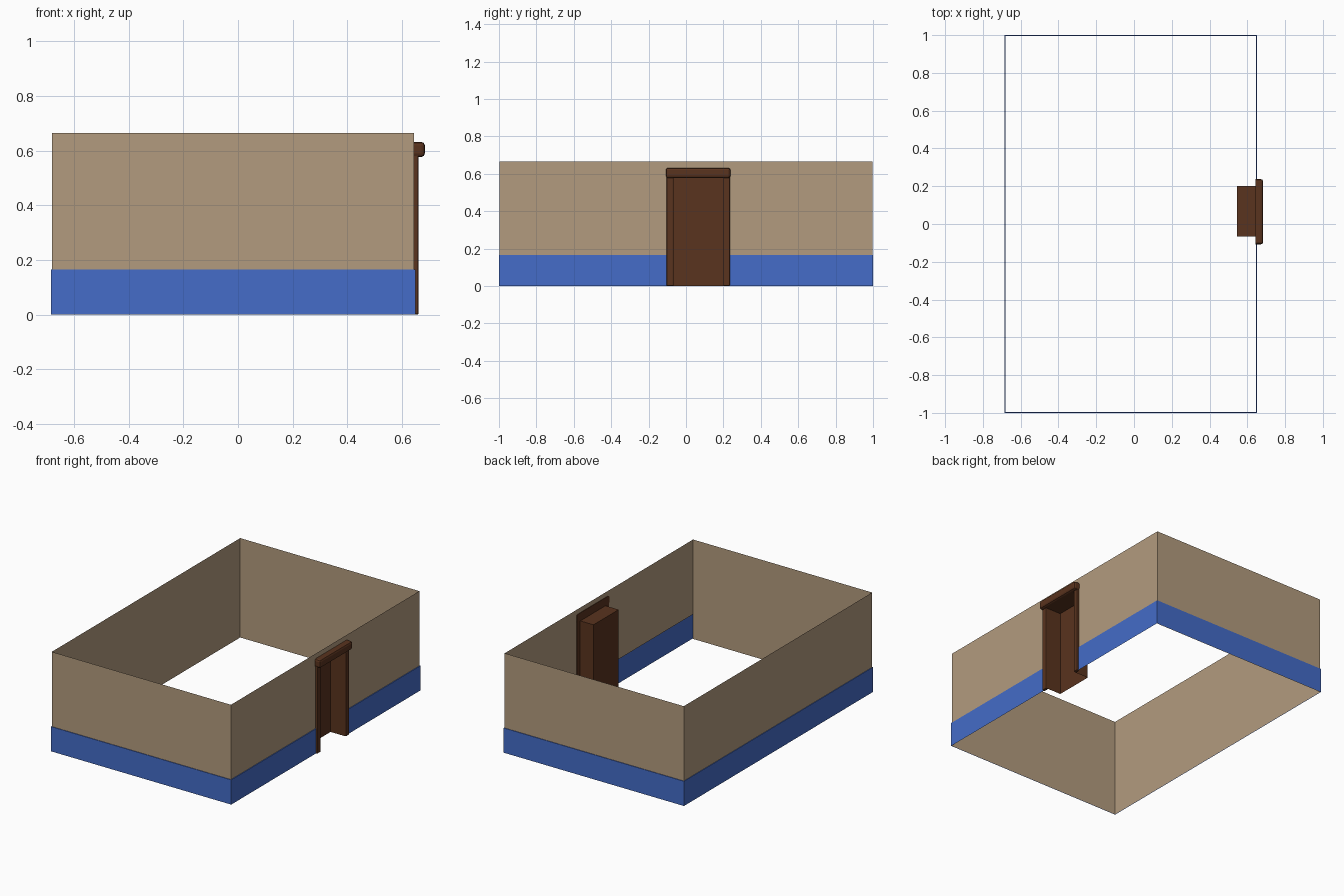
import bpy, bmesh

if "Cube" in bpy.data.objects:
    bpy.data.objects.remove(bpy.data.objects["Cube"])


def material(name, rgb):
    m = bpy.data.materials.new(name)
    m.diffuse_color = (*rgb, 1)
    m.use_nodes = True
    m.node_tree.nodes["Principled BSDF"].inputs["Base Color"].default_value = m.diffuse_color
    return m


TAN = material("tan_plaster", (0.45, 0.33, 0.21))
BLUE = material("blue_paint", (0.058, 0.15, 0.58))
BROWN = material("dark_wood", (0.10, 0.033, 0.013))


def finish(bm, name, mat):
    bmesh.ops.remove_doubles(bm, verts=bm.verts, dist=1e-5)
    me = bpy.data.meshes.new(name)
    bm.to_mesh(me)
    bm.free()
    ob = bpy.data.objects.new(name, me)
    me.materials.append(mat)
    bpy.context.collection.objects.link(ob)
    return ob


def strip(bm, path, z0, z1):
    """Vertical sheet following a list of xy points."""
    for a, b in zip(path, path[1:]):
        bm.faces.new([bm.verts.new(p) for p in
                      ((*a, z0), (*b, z0), (*b, z1), (*a, z1))])


def trim(name, lo, hi, bevel):
    """Wooden trim block whose outward (+x) side is rounded over."""
    bm = bmesh.new()
    bmesh.ops.create_cube(bm, size=1)
    for v in bm.verts:
        v.co = [(l + h) / 2 + c * (h - l) for l, h, c in zip(lo, hi, v.co)]
    edges = [e for e in bm.edges if max(v.co.x for v in e.verts) > hi[0] - 1e-4]
    bmesh.ops.bevel(bm, geom=edges, offset=bevel, segments=2, profile=0.5,
                    affect='EDGES', clamp_overlap=True)
    return finish(bm, name, BROWN)


# Door opening and wall heights
Y0, Y1, DOOR_TOP = -0.066, 0.20, 0.578
BAND, TOP = 0.165, 0.665
L, R, D = -0.681, 0.645, 0.996        # plaster walls
BL, BR, BD = -0.685, 0.65, 1.0        # painted band, slightly proud

# Plaster walls: three full-height sides, door side only above the band
bm = bmesh.new()
strip(bm, [(R, D), (L, D), (L, -D), (R, -D)], 0, TOP)
strip(bm, [(R, -D), (R, Y0)], BAND, DOOR_TOP)
strip(bm, [(R, Y1), (R, D)], BAND, DOOR_TOP)
strip(bm, [(R, -D), (R, Y0), (R, Y1), (R, D)], DOOR_TOP, TOP)
finish(bm, "plaster_walls", TAN)

# Blue band around the base, open at the door, with a thin top ledge
bm = bmesh.new()
outer = [(BR, Y1), (BR, BD), (BL, BD), (BL, -BD), (BR, -BD), (BR, Y0)]
inner = [(R, Y1), (R, D), (L, D), (L, -D), (R, -D), (R, Y0)]
strip(bm, outer, 0, BAND)
for i in range(5):
    bm.faces.new([bm.verts.new((*p, BAND)) for p in
                  (outer[i], outer[i + 1], inner[i + 1], inner[i])])
finish(bm, "base_band", BLUE)

# Recessed doorway: sides, back panel and ceiling
XB, XF = 0.545, 0.652
bm = bmesh.new()
strip(bm, [(XF, Y1), (XB, Y1), (XB, Y0), (XF, Y0)], 0, DOOR_TOP)
bm.faces.new([bm.verts.new((x, y, DOOR_TOP)) for x, y in
              ((XF, Y1), (XB, Y1), (XB, Y0), (XF, Y0))])
finish(bm, "door_recess", BROWN)

# Door frame
for side, a, b in (("left", -0.104, Y0), ("right", Y1, 0.234)):
    trim(side + "_jamb", (0.643, a, 0), (0.661, b, 0.59), 0.005)
trim("lintel", (0.642, -0.108, 0.577), (0.684, 0.238, 0.632), 0.013)
